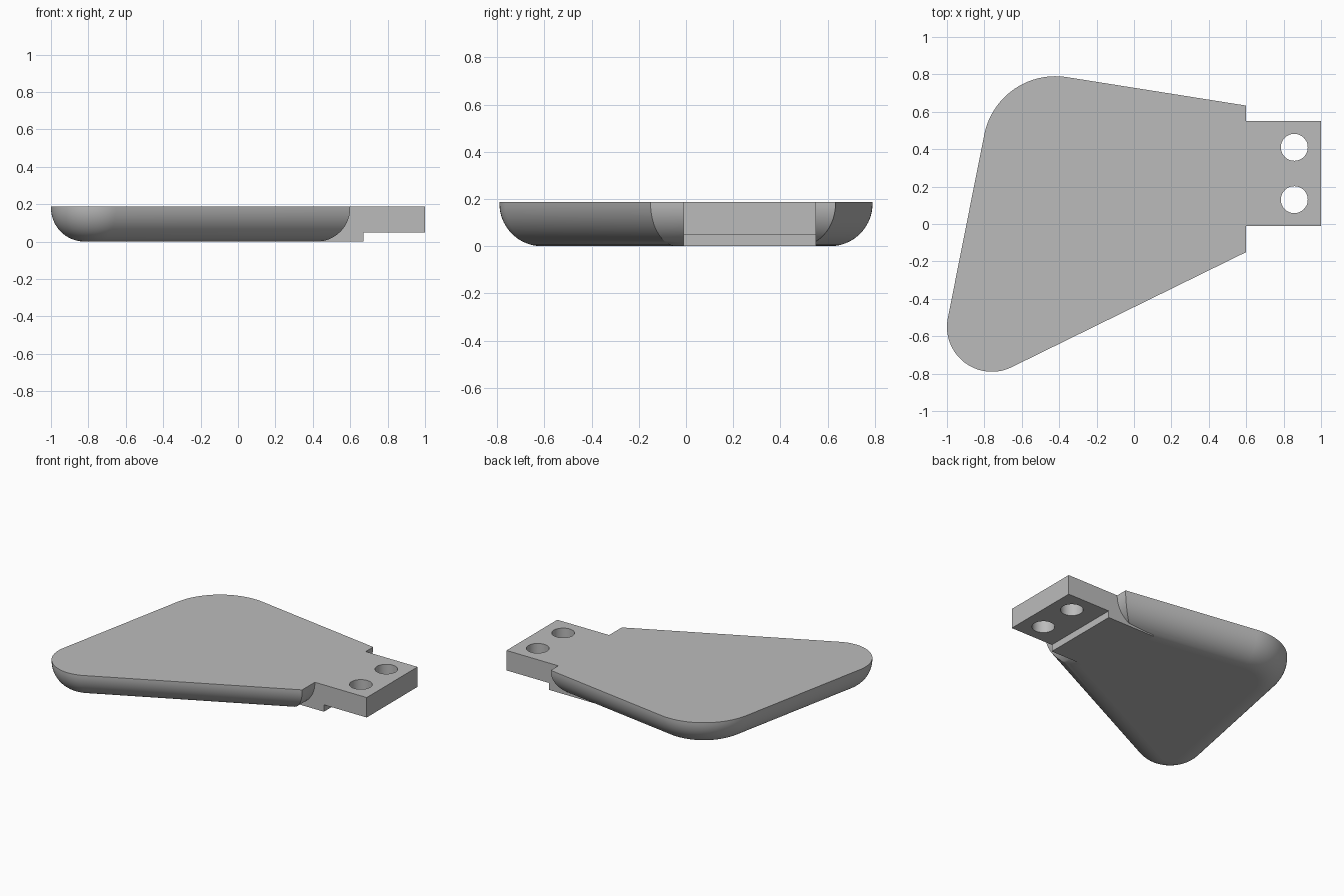
import bpy, bmesh, math
from mathutils import Vector

cube = bpy.data.objects.get("Cube")
if cube:
    bpy.data.objects.remove(cube, do_unlink=True)

HEIGHT, FILLET, END_X = 0.187, 0.18, 0.6
C1, R1 = Vector((-0.76, -0.55)), 0.24       # small rounded corner
C2, R2 = Vector((-0.42, 0.402)), 0.388      # large rounded corner
LOW, HIGH = Vector((END_X, -0.15)), Vector((END_X, 0.633))

grey = bpy.data.materials.new("plain grey")
grey.use_nodes = True
grey.diffuse_color = (0.5, 0.5, 0.5, 1)
grey.node_tree.nodes["Principled BSDF"].inputs["Base Color"].default_value = (0.5, 0.5, 0.5, 1)


def add_object(name, bm):
    bmesh.ops.recalc_face_normals(bm, faces=bm.faces)
    mesh = bpy.data.meshes.new(name)
    bm.to_mesh(mesh)
    bm.free()
    mesh.materials.append(grey)
    obj = bpy.data.objects.new(name, mesh)
    bpy.context.collection.objects.link(obj)
    return obj


def heading(v):
    return math.atan2(v.y, v.x)


# Directions in which the straight sides face, from the tangents to the corners
span = C2 - C1
left_dir = heading(span) + math.acos((R1 - R2) / span.length)
back_dir = heading(HIGH - C2) + math.acos(R2 / (HIGH - C2).length)
front_dir = heading(LOW - C1) - math.acos(R1 / (LOW - C1).length)


def arc(center, radius, start, end, n=28):
    angles = [start + (end - start) * i / n for i in range(n + 1)]
    return [(center.x + radius * math.cos(a), center.y + radius * math.sin(a)) for a in angles]


def end_corner(point, direction, inset):
    n = Vector((math.cos(direction), math.sin(direction)))
    x = END_X - inset
    return (x, (n.dot(point) - inset - n.x * x) / n.y)


def outline(inset):
    return ([end_corner(HIGH, back_dir, inset)]
            + arc(C2, R2 - inset, back_dir, left_dir)
            + arc(C1, R1 - inset, left_dir, front_dir + 2 * math.pi)
            + [end_corner(LOW, front_dir, inset)])


# Paddle plate: flat top, sides curving under to a flat base
bm = bmesh.new()
levels = [(0, HEIGHT)]
steps = 18
for i in range(steps + 1):
    a = math.pi / 2 * i / steps
    levels.append((FILLET * (1 - math.cos(a)), FILLET * (1 - math.sin(a))))
rings = [[bm.verts.new((x, y, z)) for x, y in outline(d)] for d, z in levels]
for upper, lower in zip(rings, rings[1:]):
    for i in range(len(upper)):
        j = (i + 1) % len(upper)
        bm.faces.new((upper[i], upper[j], lower[j], lower[i]))
bm.faces.new(rings[0])
bm.faces.new(rings[-1])
plate = add_object("paddle_plate", bm)

# Mounting tab with a stepped underside
TAB_Y0, TAB_Y1 = -0.01, 0.55
bm = bmesh.new()
profile = [(0.3, 0), (0.67, 0), (0.67, 0.048), (1, 0.048), (1, HEIGHT), (0.3, HEIGHT)]
face = bm.faces.new([bm.verts.new((x, TAB_Y0, z)) for x, z in profile])
side = bmesh.ops.extrude_face_region(bm, geom=[face])
bmesh.ops.translate(bm, vec=(0, TAB_Y1 - TAB_Y0, 0),
                    verts=[v for v in side["geom"] if isinstance(v, bmesh.types.BMVert)])
tab = add_object("mounting_tab", bm)


def combine(operation, other):
    mod = plate.modifiers.new(operation, "BOOLEAN")
    mod.operation = operation
    mod.solver = "EXACT"
    mod.object = other
    bpy.ops.object.modifier_apply(modifier=mod.name)
    bpy.data.objects.remove(other, do_unlink=True)


bpy.context.view_layer.objects.active = plate
plate.select_set(True)
combine("UNION", tab)

# Two bolt holes
for y in (0.13, 0.41):
    bm = bmesh.new()
    bmesh.ops.create_cone(bm, cap_ends=True, segments=48, radius1=0.072, radius2=0.072, depth=1)
    bmesh.ops.translate(bm, verts=bm.verts, vec=(0.857, y, 0.1))
    combine("DIFFERENCE", add_object("bolt_hole_cutter", bm))

# Smooth curved sides and holes, flat top and base
bpy.ops.object.select_all(action="DESELECT")
plate.select_set(True)
bpy.ops.object.shade_smooth_by_angle(angle=math.radians(25))
for p in plate.data.polygons:
    if abs(p.normal.z) > 0.9999:
        p.use_smooth = False
